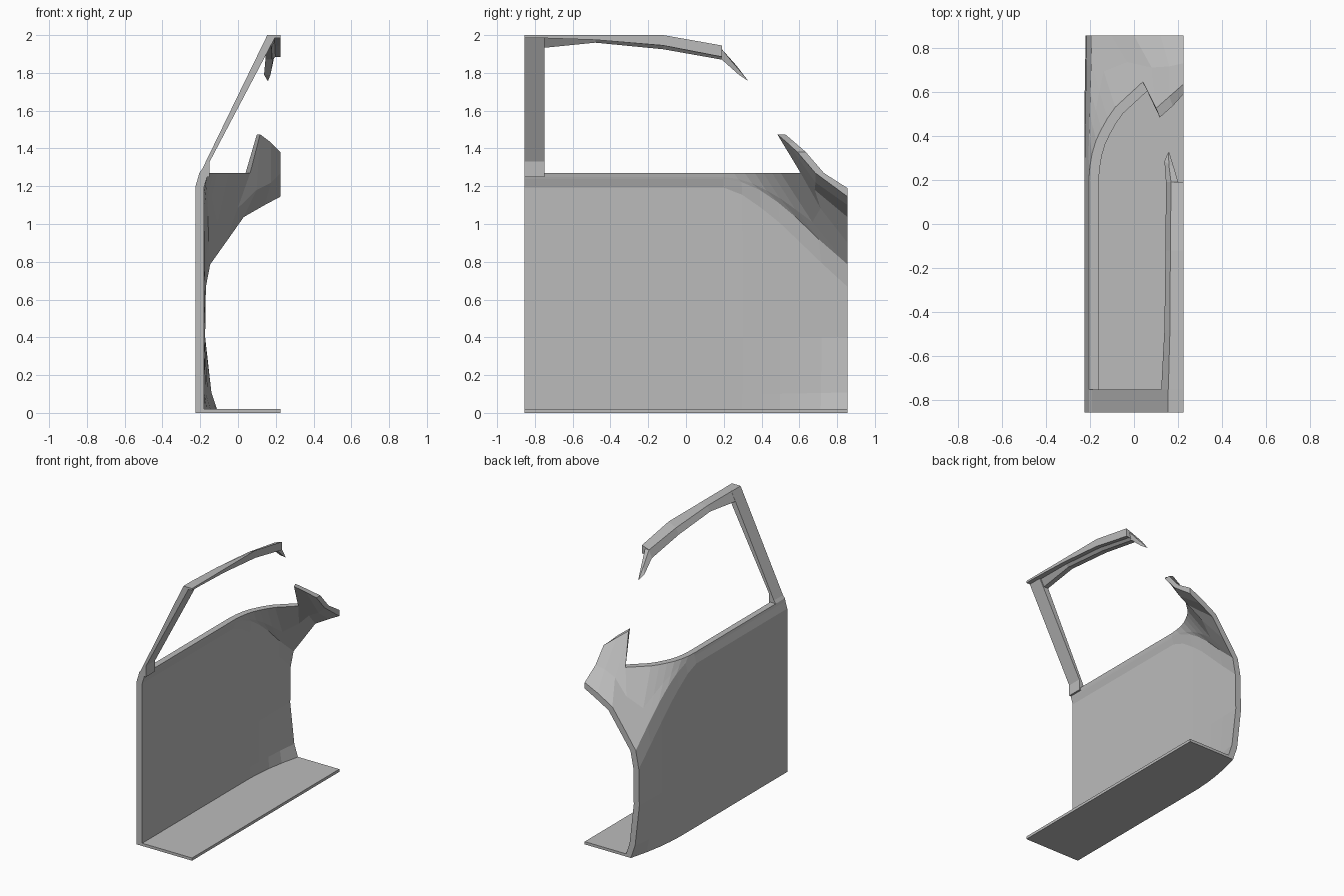
import bpy, bmesh
from mathutils import Vector

if "Cube" in bpy.data.objects:
    bpy.data.objects.remove(bpy.data.objects["Cube"])

grey = bpy.data.materials.new("light_grey")
grey.diffuse_color = (0.5, 0.5, 0.5, 1)
grey.use_nodes = True
grey.node_tree.nodes["Principled BSDF"].inputs["Base Color"].default_value = grey.diffuse_color
Y = 0.855   # half length
X = 0.225   # half width


def finish(bm, name):
    bmesh.ops.remove_doubles(bm, verts=bm.verts, dist=1e-5)
    bmesh.ops.recalc_face_normals(bm, faces=bm.faces)
    me = bpy.data.meshes.new(name)
    bm.to_mesh(me)
    bm.free()
    me.materials.append(grey)
    ob = bpy.data.objects.new(name, me)
    bpy.context.collection.objects.link(ob)
    return ob


def loft(name, sections):
    """Closed solid through equal-length point loops."""
    bm = bmesh.new()
    rings = [[bm.verts.new(p) for p in s] for s in sections]
    n = len(rings[0])
    for a, b in zip(rings, rings[1:]):
        for i in range(n):
            j = (i + 1) % n
            bm.faces.new((a[i], a[j], b[j], b[i]))
    bm.faces.new(rings[0])
    bm.faces.new(rings[-1])
    return finish(bm, name)


def shell(name, grids, t):
    """Thick skin from point grids (columns of rows); cut edges stay in plane."""
    bm = bmesh.new()
    for g in grids:
        vs = [[bm.verts.new(p) for p in col] for col in g]
        for a, b in zip(vs, vs[1:]):
            for r in range(len(a) - 1):
                bm.faces.new((a[r], a[r + 1], b[r + 1], b[r]))
    bmesh.ops.remove_doubles(bm, verts=bm.verts, dist=1e-5)
    bm.normal_update()
    outer = list(bm.faces)
    rim = [e for e in bm.edges if e.is_boundary]
    inner = {}
    for v in list(bm.verts):
        n = v.normal.copy()
        if abs(abs(v.co.y) - Y) < 1e-4:
            n.y = 0
        if abs(v.co.x - X) < 1e-4:
            n.x = 0
        if v.co.z < 1e-4 or v.co.z > 1.265 and v.is_boundary:
            n.z = 0
        inner[v] = bm.verts.new(v.co - n.normalized() * t)
    for f in outer:
        bm.faces.new([inner[v] for v in reversed(f.verts)])
    for e in rim:
        a, b = e.verts
        bm.faces.new((a, b, inner[b], inner[a]))
    return finish(bm, name)


# door skin stations: y, crease z, belt z, sill x, sill y
stations = [(-Y, 1.25, 1.20, -.205, -Y), (.2, 1.25, 1.20, -.205, .2),
            (.3, 1.235, 1.16, -.2, .26), (.4, 1.195, 1.09, -.19, .32),
            (.5, 1.13, 1.01, -.172, .38), (.6, 1.05, .915, -.148, .43),
            (.72, .935, .80, -.12, .48), (Y, .80, .67, -.085, .53)]
door, cowl = [], []
for y, za, zb, wx, wy in stations:
    k = max(0, (y - .35) / (Y - .35)) ** 2      # lower front corner curls inward
    j = max(0, (y - .2) / (Y - .2))
    crease = Vector((-.21 + .02 * j, y, za))
    door.append([(-X + .075 * k, y, 0), (-X + .04 * k, y, .1), (-X + .006 * k, y, .4),
                 (-X + .01 * j, y, zb), crease])
    sill = Vector((wx, wy, 1.27))
    cowl.append([crease, (crease + sill) / 2, sill])
# cowl beyond the door, ending in the windscreen pillar stub
cowl += [[(-.1, Y, .93), (-.03, .735, 1.11), (.04, .645, 1.27)],
         [(0, Y, 1.07), (.08, .71, 1.21), (.1, .525, 1.475)],
         [(.12, Y, 1.14), (.16, .715, 1.25), (.16, .578, 1.43)],
         [(X, Y, 1.19), (X, .73, 1.27), (X, .635, 1.38)]]
shell("door_and_cowl_skin", [door, cowl], .045)

# floor plate
edge = [(X, -Y), (X, Y), (-.13, Y), (-.18, .65), (-.2, .4), (-.2, -Y)]
loft("floor", [[(x, y, z) for x, y in edge] for z in (0, .02)])

# leaning rear post
post = [(-.205, 1.27), (-.19, 1.29), (.155, 2), (X, 2), (X, 1.985), (.195, 1.985),
        (-.15, 1.33), (-.15, 1.25), (-.2, 1.25)]
loft("rear_post", [[(x, y, z) for x, z in post] for y in (-Y, -.75)])

# roof rail: y, window edge x z, crease x z, top z, underside z
rail = [(-.78, .122, 1.93, .155, 2, 2, 1.985), (-.48, .138, 1.96, .163, 1.995, 2, 1.975),
        (-.12, .143, 1.925, .165, 1.97, 2, 1.945), (.19, .145, 1.87, .168, 1.925, 1.945, 1.885)]
loft("roof_rail", [[(ex, y, ez), (cx, y, cz), (X, y, zt), (X, y, zb), (cx + .03, y, zb),
                    (ex + .035, y, ez)] for y, ex, ez, cx, cz, zt, zb in rail])

# broken front pillar stub hanging from the rail
loft("upper_pillar_stub", [
    [(.145, .19, 1.87), (.168, .19, 1.925), (.2, .19, 1.925), (.185, .19, 1.87)],
    [(.138, .285, 1.79), (.158, .27, 1.835), (.18, .26, 1.84), (.172, .28, 1.79)],
    [(.155, .325, 1.76), (.157, .325, 1.763), (.16, .325, 1.763), (.16, .325, 1.76)]])
